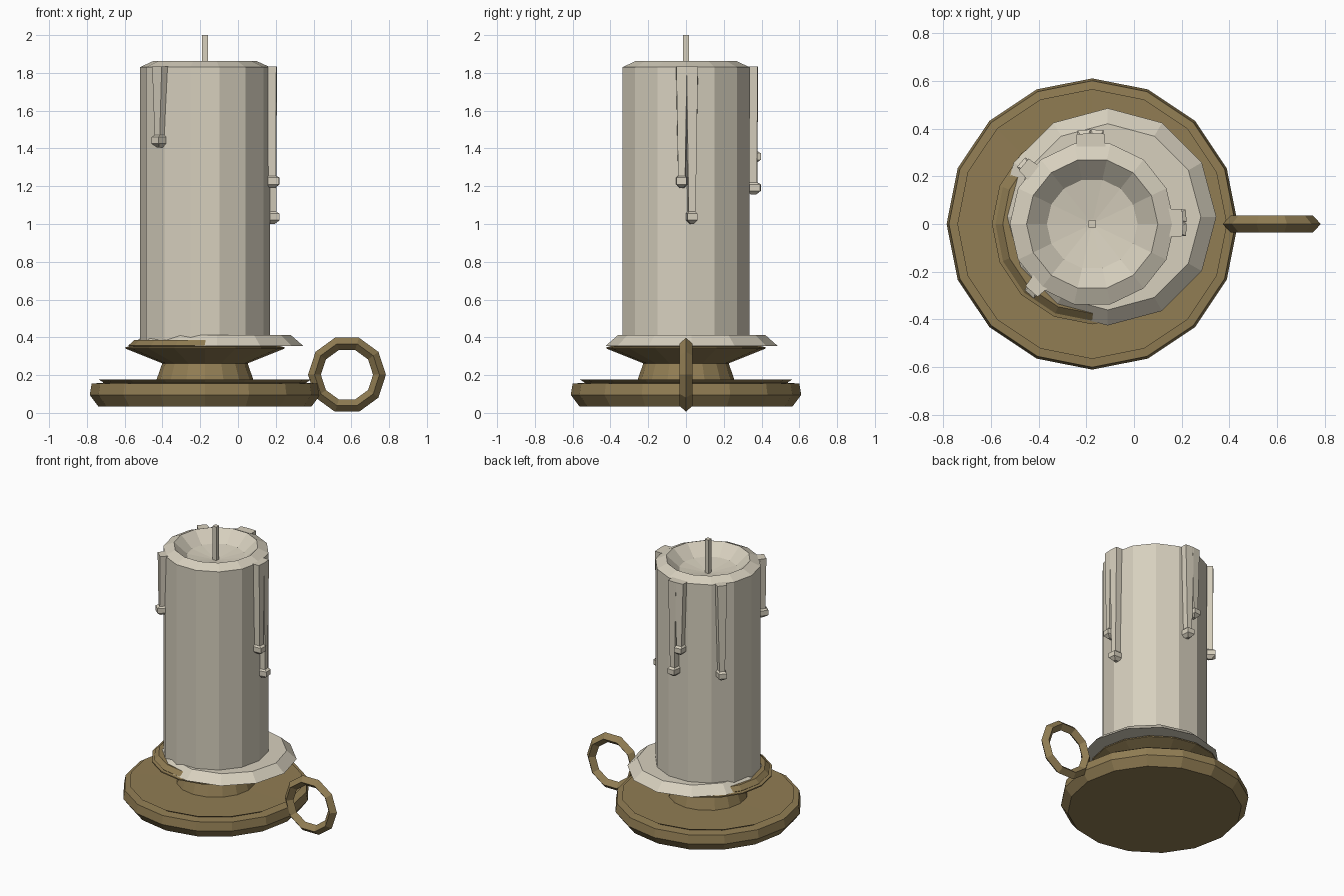
import bpy, bmesh, math

if "Cube" in bpy.data.objects:
    bpy.data.objects.remove(bpy.data.objects["Cube"])

CX = -0.175  # axis of the candle and its holder


def material(name, rgb):
    m = bpy.data.materials.new(name)
    m.diffuse_color = (*rgb, 1)
    m.use_nodes = True
    m.node_tree.nodes["Principled BSDF"].inputs["Base Color"].default_value = m.diffuse_color
    return m


wax = material("cream wax", (0.68, 0.63, 0.515))
brass = material("aged brass", (0.283, 0.205, 0.087))


def loft(name, rings, mat, closed=False):
    """Skin equal-sized rings of points; cap the ends or join them."""
    bm = bmesh.new()
    vs = [[bm.verts.new(p) for p in ring] for ring in rings]
    n = len(vs[0])
    pairs = list(zip(vs, vs[1:])) + ([(vs[-1], vs[0])] if closed else [])
    for a, b in pairs:
        for i in range(n):
            j = (i + 1) % n
            bm.faces.new((a[i], a[j], b[j], b[i]))
    if not closed:
        bm.faces.new(vs[0][::-1])
        bm.faces.new(vs[-1])
    bmesh.ops.recalc_face_normals(bm, faces=bm.faces)
    mesh = bpy.data.meshes.new(name)
    bm.to_mesh(mesh)
    bm.free()
    mesh.materials.append(mat)
    ob = bpy.data.objects.new(name, mesh)
    bpy.context.collection.objects.link(ob)
    return ob


def lathe(name, profile, sides, mat, cx=CX, cy=0.0, turn=0.0):
    """Turn a (radius, z) profile around a vertical axis."""
    angles = [turn + 2 * math.pi * i / sides for i in range(sides)]
    return loft(name, [[(cx + r * math.cos(a), cy + r * math.sin(a), z)
                        for a in angles] for r, z in profile], mat)


# Holder: base dish, stem and flared cup
lathe("base_dish", [(0.565, 0.035), (0.61, 0.095), (0.60, 0.155), (0.535, 0.16),
                    (0.565, 0.178), (0.25, 0.175)], 16, brass)
lathe("stem", [(0.26, 0.165), (0.225, 0.265)], 16, brass)
lathe("cup", [(0.22, 0.26), (0.42, 0.34), (0.42, 0.348), (0.40, 0.352),
              (0.405, 0.357), (0.375, 0.385), (0.30, 0.385)], 16, brass)

# Ring handle: diamond section swept round a ten-sided loop
section = [(0.206, 0), (0.172, 0.035), (0.138, 0), (0.172, -0.035)]
loft("ring_handle", [[(0.577 + r * math.cos(a), y, 0.202 + r * math.sin(a))
                      for r, y in section]
                     for a in [math.pi * k / 5 for k in range(10)]], brass, closed=True)

# Candle body with a dished top
lathe("candle", [(0.345, 0.375), (0.345, 1.83), (0.275, 1.862), (0.19, 1.785),
                 (0.02, 1.76)], 14, wax)
lathe("wick", [(0.022, 1.75), (0.022, 2.0)], 4, wax, turn=math.pi / 4)

# Off-centre skirt of melted wax
lathe("wax_pool", [(0.455, 0.355), (0.39, 0.412)], 12, wax, cx=-0.11, cy=0.03)


def drip(name, degrees, end, width):
    """Tapering run of wax with a small bulb at its lower end."""
    a = math.radians(degrees)
    c, s = math.cos(a), math.sin(a)
    # (half width, inner radius, outer radius, z)
    rows = [(width / 2, 0.31, 0.38, 1.835), (0.023, 0.32, 0.378, end + 0.065),
            (0.033, 0.325, 0.395, end + 0.055), (0.033, 0.325, 0.395, end + 0.02),
            (0.010, 0.345, 0.37, end)]
    rings = []
    for w, r0, r1, z in rows:
        corners = [(r0, -w), (r1, -w * 0.8), (r1, w * 0.8), (r0, w)]
        rings.append([(CX + r * c - t * s, r * s + t * c, z) for r, t in corners])
    loft(name, rings, wax)


for i, (deg, end, width) in enumerate([(5, 1.0, 0.075), (-3.5, 1.19, 0.07),
                                       (87, 1.155, 0.08), (95, 1.32, 0.08),
                                       (139, 1.155, 0.08), (228, 1.405, 0.085)]):
    drip(f"wax_drip_{i + 1}", deg, end, width)
